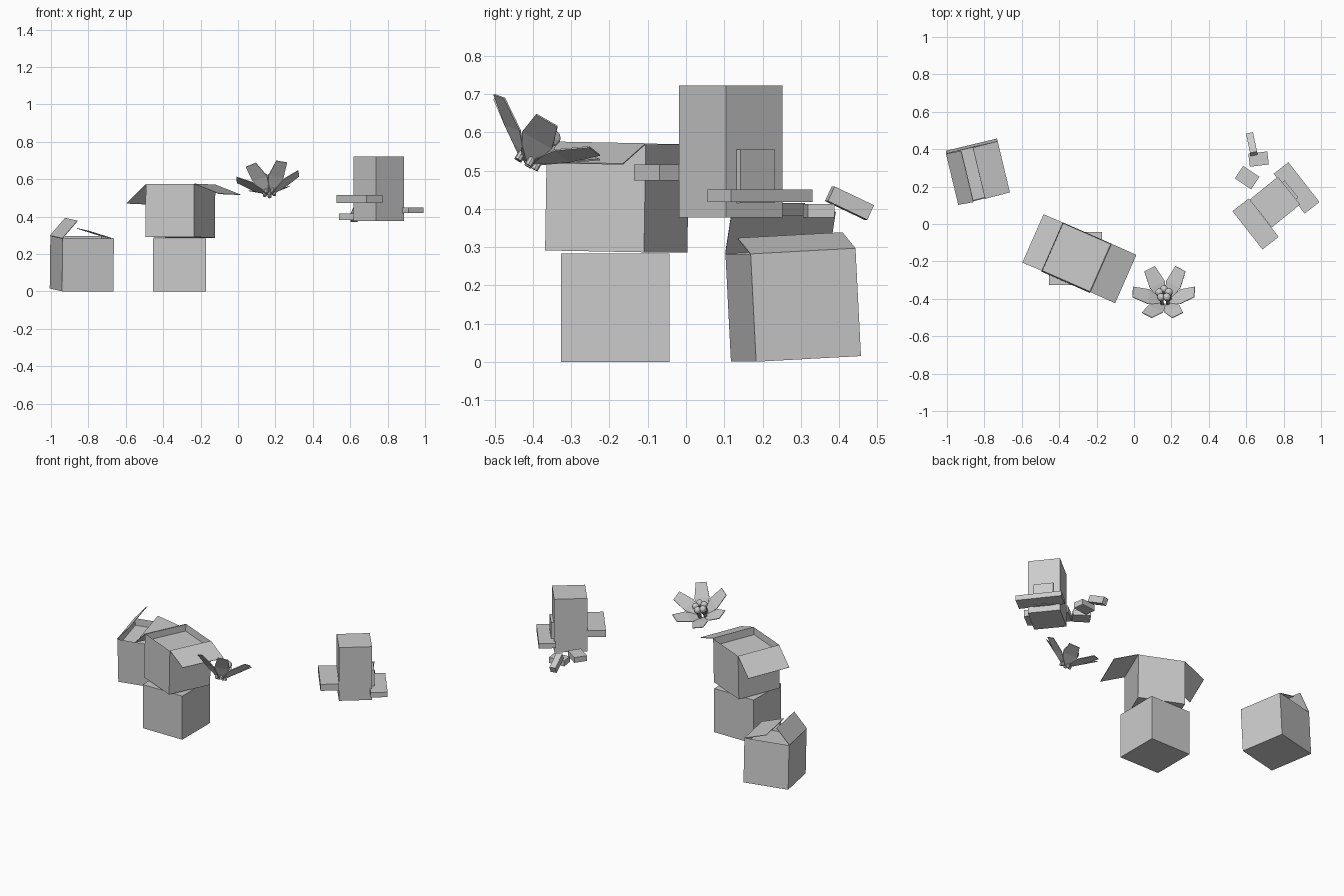
import bpy, bmesh
from math import radians, cos, sin
from mathutils import Matrix, Vector, Euler

if "Cube" in bpy.data.objects:
    bpy.data.objects.remove(bpy.data.objects["Cube"])


def finish(name, bm, loc=(0, 0, 0), rot=(0, 0, 0), normals=True):
    if normals:
        bmesh.ops.recalc_face_normals(bm, faces=bm.faces[:])
    me = bpy.data.meshes.new(name)
    bm.to_mesh(me)
    bm.free()
    ob = bpy.data.objects.new(name, me)
    ob.location = loc
    ob.rotation_euler = [radians(a) for a in rot]
    bpy.context.collection.objects.link(ob)
    return ob


def block(name, size, loc, rot=(0, 0, 0)):
    bm = bmesh.new()
    bmesh.ops.create_cube(bm, size=1)
    bmesh.ops.scale(bm, vec=size, verts=bm.verts)
    return finish(name, bm, loc, rot)


def open_carton(name, loc, rot, flaps, s=0.282, depth=0.045):
    """Carton with a sunken top; flaps = (side, length, angle above outward)."""
    bm = bmesh.new()
    bmesh.ops.create_cube(bm, size=s)
    top = max(bm.faces, key=lambda f: f.calc_center_median().z)
    bmesh.ops.inset_region(bm, faces=[top], thickness=0.004)
    bmesh.ops.translate(bm, verts=top.verts, vec=(0, 0, -depth))
    finish(name, bm, loc, rot)
    for side, length, ang in flaps:
        bm = bmesh.new()
        h = s / 2
        a = radians(ang)
        x1, z1 = side * (h + length * cos(a)), h + length * sin(a)
        pts = [(side * h, -h, h), (side * h, h, h), (x1, h, z1), (x1, -h, z1)]
        bm.faces.new([bm.verts.new(p) for p in pts])
        ob = finish(name + "_flap", bm, loc, rot)
        mod = ob.modifiers.new("thickness", "SOLIDIFY")
        mod.thickness = 0.003


# Cartons: one half open on the floor, two stacked
open_carton("floor_carton", (-0.835, 0.28, 0.149), (3, 0, 13.5),
            [(-1, 0.125, 131), (1, 0.143, 163)])
block("stack_bottom_carton", (0.283, 0.283, 0.283), (-0.313, -0.185, 0.1415))
open_carton("stack_top_carton", (-0.308, -0.18, 0.43), (-1, 0, -23.7),
            [(-1, 0.152, -42), (1, 0.155, -20)])

# Flower: six bent petals and a cluster of stamens on a tilted axis
FLOWER, TILT = (0.168, -0.415, 0.525), (-30, -6, 0)
for i in range(6):
    bm = bmesh.new()
    rows = [(0.012, 0.0, 0.015), (0.085, 0.055, 0.045), (0.165, 0.105, 0.032)]
    vs = [[bm.verts.new((r, s * w, z)) for s in (-1, 1)] for r, z, w in rows]
    for a, b in zip(vs, vs[1:]):
        bm.faces.new((a[0], b[0], b[1], a[1]))
    bmesh.ops.rotate(bm, verts=bm.verts, matrix=Matrix.Rotation(radians(60 * i), 3, "Z"))
    ob = finish("petal", bm, FLOWER, TILT)
    ob.modifiers.new("thickness", "SOLIDIFY").thickness = 0.004

for i in range(5):
    a = radians(72 * i + 20)
    x, y = 0.027 * cos(a), 0.027 * sin(a)
    bm = bmesh.new()
    bmesh.ops.create_cone(bm, cap_ends=True, segments=8, radius1=0.01, radius2=0.01,
                          depth=0.09, matrix=Matrix.Translation((x, y, 0.035)))
    bmesh.ops.create_uvsphere(bm, u_segments=10, v_segments=6, radius=0.022,
                              matrix=Matrix.Translation((x, y, 0.085)))
    finish("stamen", bm, FLOWER, TILT)

# Floating blocky figure: body, side arms, raised side patch
YAW = 39
block("body", (0.195, 0.19, 0.345), (0.753, 0.117, 0.55), (0, 0, YAW))
block("left_arm", (0.11, 0.26, 0.042), (0.65, 0.0, 0.495), (0, 0, YAW - 1))
block("right_arm", (0.10, 0.27, 0.032), (0.869, 0.193, 0.434), (0, 0, YAW - 1))
block("side_patch", (0.03, 0.117, 0.14), (0.83, 0.178, 0.485), (0, 0, YAW))

# Loose small blocks behind the figure
block("small_block", (0.105, 0.08, 0.034), (0.605, 0.248, 0.399), (0, 0, -34))
block("small_block", (0.102, 0.07, 0.036), (0.666, 0.347, 0.395), (0, 0, 7))
block("tilted_block", (0.038, 0.116, 0.042), (0.63, 0.427, 0.415), (-25, 0, 12))
